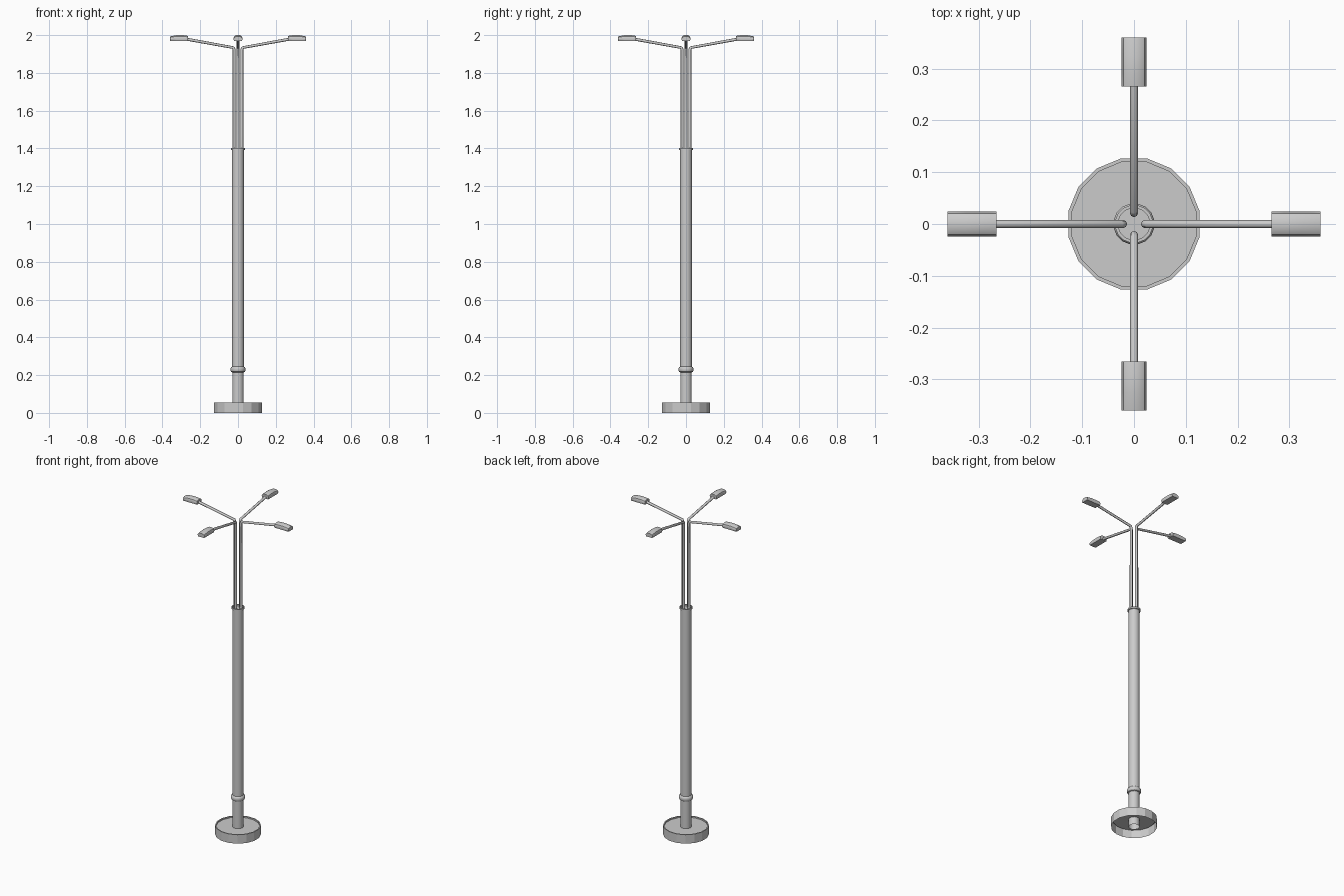
import bpy, math
from mathutils import Matrix

if "Cube" in bpy.data.objects:
    bpy.data.objects.remove(bpy.data.objects["Cube"])


def add_mesh(name, verts, faces, smooth=None):
    me = bpy.data.meshes.new(name)
    me.from_pydata(verts, [], faces)
    me.update()
    ob = bpy.data.objects.new(name, me)
    bpy.context.collection.objects.link(ob)
    if smooth:
        bpy.ops.object.select_all(action='DESELECT')
        ob.select_set(True)
        bpy.context.view_layer.objects.active = ob
        bpy.ops.object.shade_smooth_by_angle(angle=math.radians(smooth))
    return ob


def lathe(name, profile, sides, smooth=None):
    """Revolve an (r, z) profile around z; a flat side faces each axis."""
    verts, faces = [], []
    for r, z in profile:
        for i in range(sides):
            a = 2 * math.pi * (i + 0.5) / sides
            verts.append((r * math.cos(a), r * math.sin(a), z))
    for k in range(len(profile) - 1):
        for i in range(sides):
            j = (i + 1) % sides
            faces.append((k * sides + i, k * sides + j,
                          (k + 1) * sides + j, (k + 1) * sides + i))
    return add_mesh(name, verts, faces, smooth)


# Base: open underneath, shallow rim on top
lathe("base", [(0.129, 0), (0.129, 0.055), (0.122, 0.055),
               (0.122, 0.047), (0.028, 0.047)], 16)

# Pole with lower ring, top collar and recessed top
lathe("pole", [(0.031, 0), (0.031, 0.215), (0.037, 0.218), (0.040, 0.225),
               (0.040, 0.235), (0.037, 0.242), (0.032, 0.245),
               (0.032, 1.391), (0.037, 1.393), (0.037, 1.403),
               (0.031, 1.403), (0.031, 1.392), (0.0005, 1.392)], 16, 40)


def arm(name, rot):
    cu = bpy.data.curves.new(name, 'CURVE')
    cu.dimensions = '3D'
    cu.bevel_depth = 0.0078
    cu.bevel_resolution = 2
    cu.use_fill_caps = True
    path = [(0.021, 1.385), (0.021, 1.925), (0.026, 1.934), (0.275, 1.979)]
    sp = cu.splines.new('POLY')
    sp.points.add(len(path) - 1)
    for p, (x, z) in zip(sp.points, path):
        p.co = (x, 0, z, 1)
    ob = bpy.data.objects.new(name, cu)
    ob.matrix_world = rot
    bpy.context.collection.objects.link(ob)
    bpy.ops.object.select_all(action='DESELECT')
    ob.select_set(True)
    bpy.context.view_layer.objects.active = ob
    bpy.ops.object.convert(target='MESH')
    bpy.ops.object.shade_smooth_by_angle(angle=math.radians(50))


def lamp_head(name, rot):
    # Rounded top, flat bottom; sections are (distance out, height)
    section = [(-0.021, 0), (-0.024, 0.4), (-0.020, 0.75), (-0.010, 0.96),
               (0.010, 0.96), (0.020, 0.75), (0.024, 0.4), (0.021, 0)]
    stations = [(0.265, 0.027), (0.290, 0.031), (0.325, 0.031), (0.360, 0.024)]
    n = len(section)
    verts = [(x, y, 1.970 + t * h) for x, h in stations for y, t in section]
    faces = [tuple(range(n)), tuple(reversed(range(3 * n, 4 * n)))]
    for k in range(len(stations) - 1):
        for i in range(n):
            j = (i + 1) % n
            faces.append((k * n + j, k * n + i, (k + 1) * n + i, (k + 1) * n + j))
    ob = add_mesh(name, verts, faces, 35)
    ob.matrix_world = rot


# Four arms with lamp heads
for i, side in enumerate(("right", "back", "left", "front")):
    rot = Matrix.Rotation(i * math.pi / 2, 4, 'Z')
    arm(side + "_arm", rot)
    lamp_head(side + "_lamp_head", rot)
